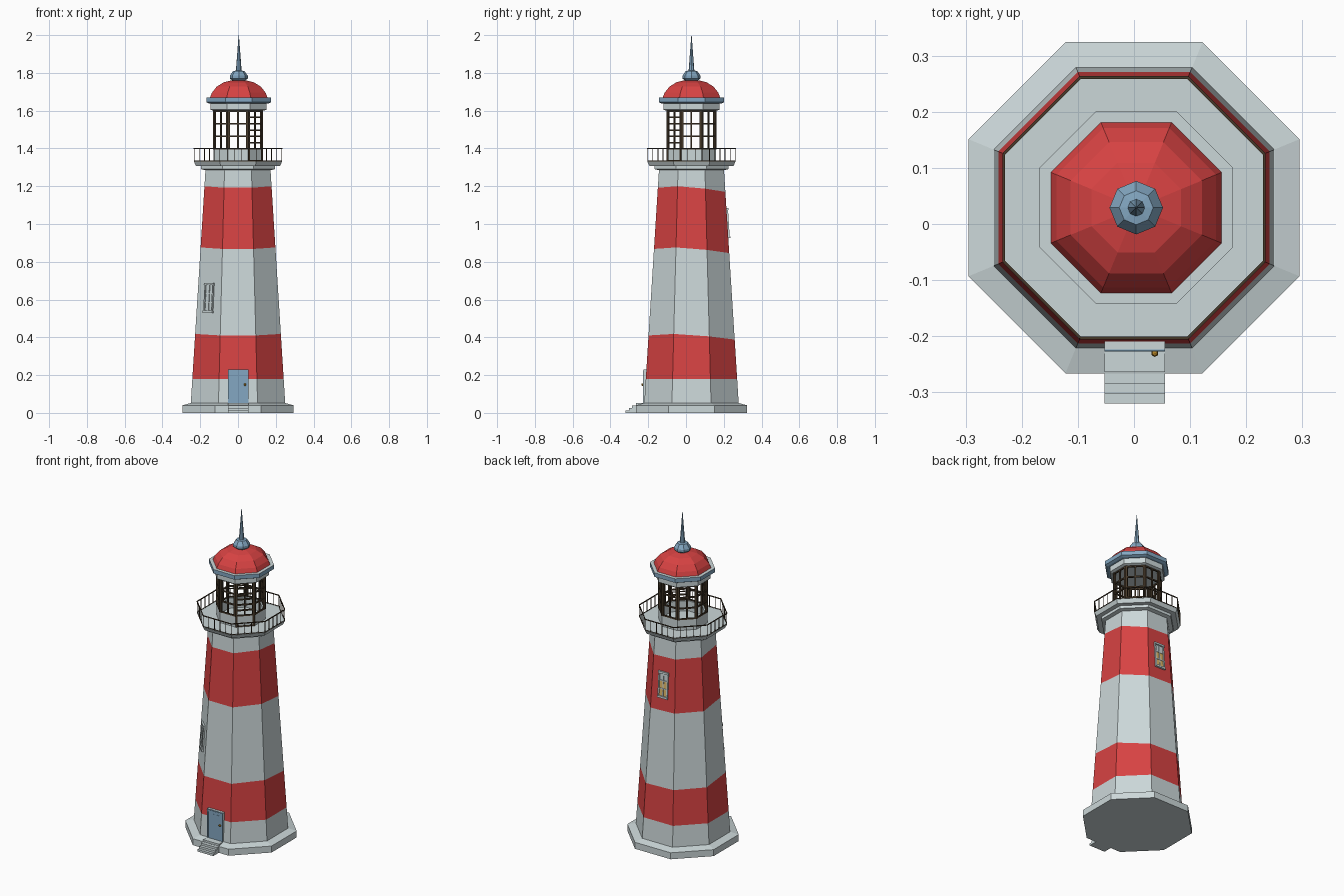
import bpy, bmesh, math
from mathutils import Matrix, Vector

if "Cube" in bpy.data.objects:
    bpy.data.objects.remove(bpy.data.objects["Cube"])

CY = 0.029                      # tower axis in y
C8 = math.cos(math.pi / 8)

def mat(name, r, g, b):
    m = bpy.data.materials.new(name)
    m.diffuse_color = (r, g, b, 1)
    m.use_nodes = True
    m.node_tree.nodes["Principled BSDF"].inputs["Base Color"].default_value = m.diffuse_color
    return m

GREY = mat("pale_grey", 0.60, 0.68, 0.69)
RED = mat("red", 0.68, 0.055, 0.055)
BLUE = mat("slate_blue", 0.23, 0.39, 0.54)
BROWN = mat("dark_brown", 0.06, 0.04, 0.022)
GOLD = mat("gold", 0.50, 0.25, 0.02)
LIT = mat("lamp_yellow", 0.75, 0.48, 0.14)

def finish(name, bm, mats):
    bmesh.ops.recalc_face_normals(bm, faces=bm.faces)
    me = bpy.data.meshes.new(name)
    bm.to_mesh(me)
    bm.free()
    for m in mats:
        me.materials.append(m)
    ob = bpy.data.objects.new(name, me)
    bpy.context.collection.objects.link(ob)
    return ob

def octagon(name, profile, mats, rule=None, turn=0.5, cx=0.0, wave=None):
    """Eight-sided loft through (apothem, z) pairs, capped; wave shifts inner rings per corner."""
    bm = bmesh.new()
    rings = []
    for i, (a, z) in enumerate(profile):
        ring = []
        for k in range(8):
            dz = wave[k] if wave and 1 < i < len(profile) - 1 else 0.0
            r = (a - 0.063 * dz) / C8
            t = (k + turn) * math.pi / 4
            ring.append(bm.verts.new((cx + r * math.cos(t), CY + r * math.sin(t), z + dz)))
        rings.append(ring)
    for lo, hi in zip(rings, rings[1:]):
        for k in range(8):
            bm.faces.new((lo[k], lo[(k + 1) % 8], hi[(k + 1) % 8], hi[k]))
    bm.faces.new(rings[0][::-1])
    bm.faces.new(rings[-1])
    bm.normal_update()
    if rule:
        for f in bm.faces:
            f.material_index = rule(f)
    return finish(name, bm, mats)

def facet(k, apothem, z, slope=0.0):
    """Frame on side k: x along the side, y outward, z up the wall (k=6 is the front)."""
    t = k * math.pi / 4
    u = Vector((-math.sin(t), math.cos(t), 0))
    d = Vector((math.cos(t), math.sin(t), 0))
    v = (Vector((0, 0, 1)) - d * slope).normalized()
    n = (d + Vector((0, 0, slope))).normalized()
    p = d * apothem + Vector((0, CY, z))
    return Matrix(((u.x, n.x, v.x, p.x), (u.y, n.y, v.y, p.y),
                   (u.z, n.z, v.z, p.z), (0, 0, 0, 1)))

def box(bm, M, x0, x1, y0, y1, z0, z1, idx=0):
    S = Matrix.Translation(((x0 + x1) / 2, (y0 + y1) / 2, (z0 + z1) / 2)) @ \
        Matrix.Diagonal((x1 - x0, y1 - y0, z1 - z0, 1))
    r = bmesh.ops.create_cube(bm, size=1, matrix=M @ S)
    for f in {f for v in r["verts"] for f in v.link_faces}:
        f.material_index = idx

SLOPE = 0.063
def wall(z):
    return 0.25 - SLOPE * (z - 0.05)

# Plinth and striped tower (stripe edges dip a little toward the back)
octagon("plinth", [(0.295, 0), (0.295, 0.04), (0.25, 0.052)], [GREY])
def stripe(f):
    z = f.calc_center_median().z
    return int(0.18 < z < 0.40 or 0.87 < z < 1.19)
octagon("tower", [(wall(z), z) for z in (0.05, 0.18, 0.41, 0.868, 1.192, 1.29)],
        [GREY, RED], stripe,
        wave=(-0.005, -0.022, -0.016, -0.014, 0.008, 0.0, 0.0, 0.008))

# Gallery, low lantern wall, eaves
octagon("gallery_floor", [(0.172, 1.285), (0.195, 1.29), (0.195, 1.307),
                          (0.222, 1.307), (0.233, 1.33)], [GREY])
octagon("lantern_wall", [(0.13, 1.33), (0.13, 1.395), (0.115, 1.395), (0.115, 1.333)], [GREY])
octagon("lantern_ceiling", [(0.135, 1.60), (0.148, 1.605), (0.148, 1.64)], [GREY], cx=0.002)
octagon("eaves", [(0.158, 1.638), (0.172, 1.645), (0.172, 1.67)], [BLUE, GREY],
        lambda f: int(f.normal.z > 0.9), cx=0.004)

# Dome and finial
octagon("dome", [(0.152, 1.67), (0.142, 1.695), (0.117, 1.727), (0.08, 1.75), (0.04, 1.76)],
        [RED], cx=0.004)
octagon("finial", [(0.028, 1.757), (0.044, 1.77), (0.044, 1.785), (0.028, 1.81),
                   (0.014, 1.812), (0.0008, 2.0)], [BLUE], turn=0, cx=0.004)

# Railing around the gallery
bm = bmesh.new()
R = 0.232
half = R * math.tan(math.pi / 8)
for k in range(8):
    M = facet(k, R, 1.33)
    box(bm, M, -half, half, -0.0025, 0.0025, 0.067, 0.072)
    box(bm, M, -half, half, -0.0015, 0.0015, 0.002, 0.005)
    for i in range(5):
        x = -half + i * 2 * half / 5
        box(bm, M, x - 0.0015, x + 0.0015, -0.0015, 0.0015, 0, 0.07)
finish("railing", bm, [BROWN])

# Lantern window frames, with a door on the front right side
bm = bmesh.new()
half = 0.13 * math.tan(math.pi / 8)
for k in range(8):
    M = facet(k, 0.13, 1.33)
    door = k == 7
    for x in (-half + 0.005, half - 0.005):
        box(bm, M, x - 0.006, x + 0.006, -0.01, 0.003, 0.0 if door else 0.065, 0.272)
    box(bm, M, -0.004, 0.004, -0.007, 0.001, 0.065, 0.272)
    for z in (0.068, 0.1, 0.134, 0.167, 0.2, 0.234, 0.267) if door else (0.068, 0.134, 0.2, 0.267):
        box(bm, M, -half, half, -0.007, 0.001, z - 0.004, z + 0.004)
    if door:
        box(bm, M, -half, half, -0.007, 0.002, 0, 0.008)
finish("lantern_frames", bm, [BROWN])

# Tower windows: front left and back, pale frames over lit panes
def window(name, k, z, rows):
    bm = bmesh.new()
    M = facet(k, wall(z), z, SLOPE)
    w, h = 0.029, 0.074
    box(bm, M, -w, w, -0.004, 0.002, -h, h)
    for r in rows:
        box(bm, M, -w, w, -0.004, 0.003, r * 0.048 - 0.024, r * 0.048 + 0.024, 1)
    for s in (-1, 1):
        box(bm, M, s * w - 0.004, s * w + 0.004, -0.004, 0.008, -h, h)
    box(bm, M, -0.003, 0.003, -0.004, 0.006, -h, h)
    for zz in (-0.024, 0.024):
        box(bm, M, -w, w, -0.004, 0.006, zz - 0.003, zz + 0.003)
    for s in (-1, 1):
        box(bm, M, -w - 0.006, w + 0.006, -0.004, 0.011, s * h - 0.006, s * h + 0.006)
    finish(name, bm, [GREY, LIT])

window("front_left_window", 5, 0.608, ())
window("back_window", 2, 1.005, (-1, 0))

# Door: pale casing with a blue front plate, raised trim and a knob
bm = bmesh.new()
I = Matrix.Identity(4)
box(bm, I, -0.053, 0.055, -0.224, -0.19, 0.05, 0.23)
finish("door_casing", bm, [GREY])
bm = bmesh.new()
box(bm, I, -0.053, 0.055, -0.2255, -0.2235, 0.05, 0.229)
for x in (-0.049, 0.051):
    box(bm, I, x - 0.004, x + 0.004, -0.2275, -0.224, 0.05, 0.225)
box(bm, I, -0.053, 0.055, -0.2275, -0.224, 0.215, 0.225)
box(bm, I, -0.03, 0.032, -0.2265, -0.224, 0.19, 0.206)
finish("door", bm, [BLUE])
bm = bmesh.new()
bmesh.ops.create_uvsphere(bm, u_segments=6, v_segments=4, radius=0.007,
                          matrix=Matrix.Translation((0.037, -0.23, 0.15)))
finish("door_knob", bm, [GOLD])

# Front steps
bm = bmesh.new()
for y, z in ((-0.32, 0.013), (-0.303, 0.026), (-0.285, 0.039), (-0.264, 0.052)):
    box(bm, I, -0.053, 0.055, y, -0.21, 0, z)
finish("steps", bm, [GREY])
